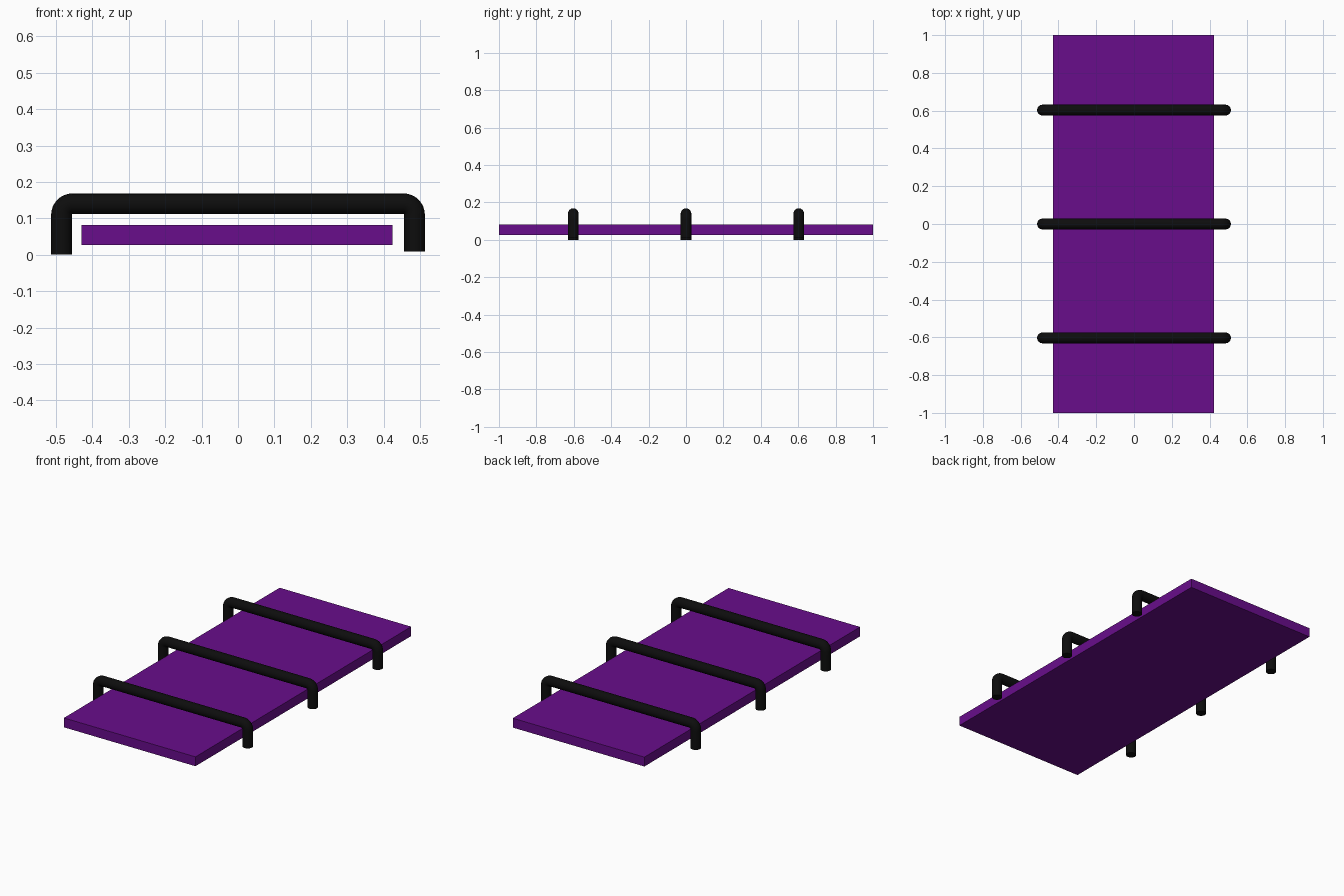
import bpy
from math import pi, sin, cos, radians

default = bpy.data.objects.get("Cube")
if default:
    bpy.data.objects.remove(default, do_unlink=True)


def make_material(name, rgb):
    mat = bpy.data.materials.new(name)
    mat.use_nodes = True
    color = (*rgb, 1.0)
    mat.diffuse_color = color
    mat.node_tree.nodes["Principled BSDF"].inputs["Base Color"].default_value = color
    return mat


purple = make_material("purple", (0.14, 0.004, 0.26))
black = make_material("black", (0.004, 0.004, 0.004))

# Flat board
x_min, x_max, z_min, z_max = -0.43, 0.424, 0.027, 0.082
bpy.ops.mesh.primitive_cube_add(
    size=1, location=((x_min + x_max) / 2, 0, (z_min + z_max) / 2))
board = bpy.context.object
board.name = "board"
board.scale = (x_max - x_min, 2, z_max - z_min)
bpy.ops.object.transform_apply(location=False, rotation=False, scale=True)
board.data.materials.append(purple)

# Centre line of a bar: left-hand leg, two rounded corners, slightly shorter second leg
TUBE, BEND, HALF, HEIGHT, STEPS = 0.0285, 0.03, 0.485, 0.14, 8


def corner(side):
    cx, cz = side * (HALF - BEND), HEIGHT - BEND
    angles = [pi / 2 * i / STEPS for i in range(STEPS + 1)]
    return [(cx + side * BEND * cos(a), cz + BEND * sin(a)) for a in angles]


path = [(-HALF, 0)] + corner(-1) + corner(1)[::-1] + [(HALF, 0.009)]


def make_bar(name, y):
    curve = bpy.data.curves.new(name, "CURVE")
    curve.dimensions = "3D"
    curve.bevel_depth = TUBE
    curve.bevel_resolution = 6
    curve.use_fill_caps = True
    spline = curve.splines.new("POLY")
    spline.points.add(len(path) - 1)
    for point, (x, z) in zip(spline.points, path):
        point.co = (x, 0, z, 1)
    bar = bpy.data.objects.new(name, curve)
    bar.location.y = y
    bpy.context.collection.objects.link(bar)
    bpy.ops.object.select_all(action="DESELECT")
    bar.select_set(True)
    bpy.context.view_layer.objects.active = bar
    bpy.ops.object.convert(target="MESH")
    bar = bpy.context.object
    bar.data.materials.clear()
    bar.data.materials.append(black)
    bpy.ops.object.shade_smooth_by_angle(angle=radians(40))


# Three bars spanning the board
for name, y in (("front_bar", -0.603), ("middle_bar", 0), ("back_bar", 0.603)):
    make_bar(name, y)
